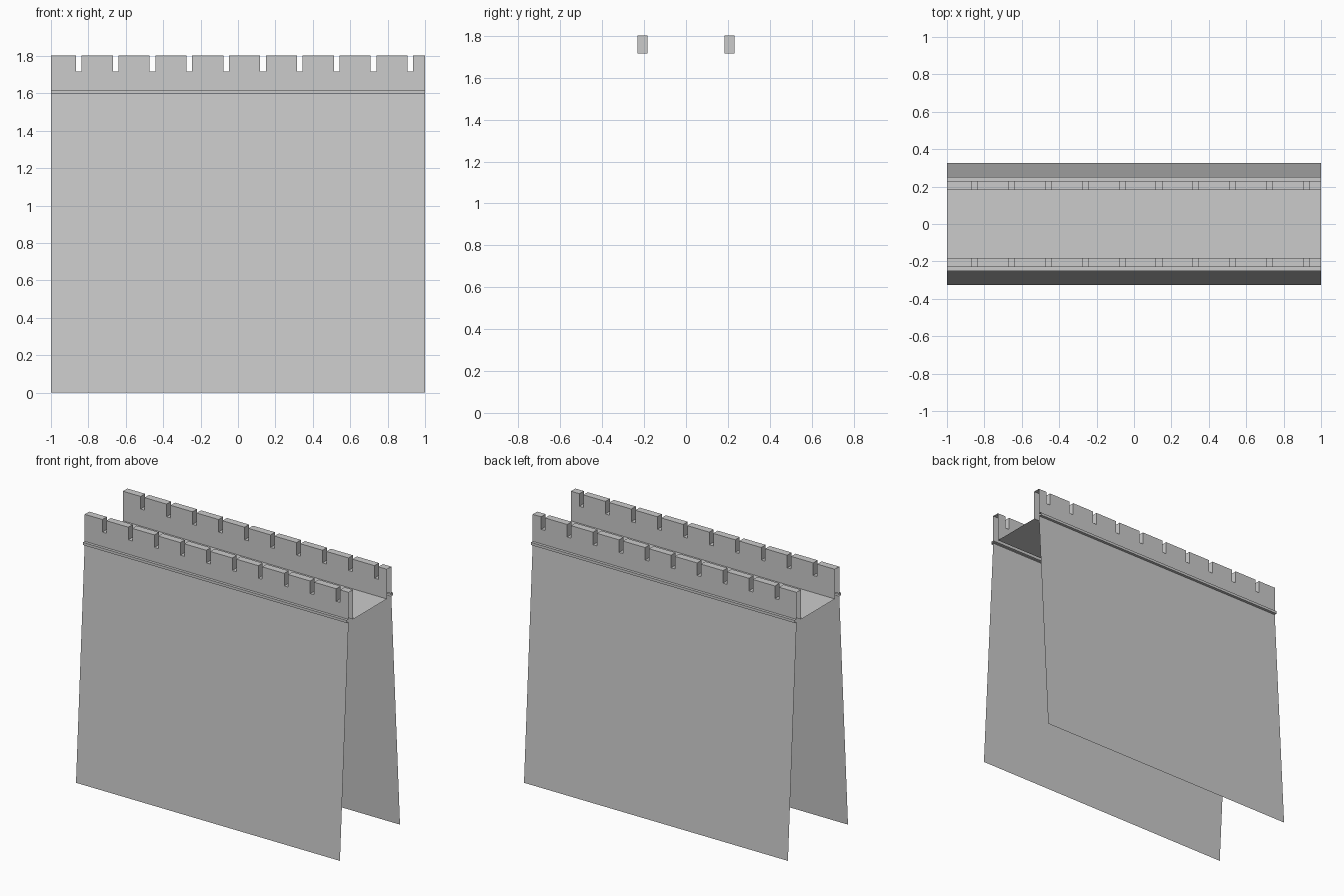
import bpy, bmesh

if "Cube" in bpy.data.objects:
    bpy.data.objects.remove(bpy.data.objects["Cube"])

X = 1.0                          # half length
OUT, INN = -0.231, -0.183        # parapet faces, front side
FLOOR, LOW, TOP = 1.60, 1.717, 1.803


def strip(bm, x0, x1, profile):
    """Sweep an open (y, z) profile along x without end caps."""
    a = [bm.verts.new((x0, y, z)) for y, z in profile]
    b = [bm.verts.new((x1, y, z)) for y, z in profile]
    for i in range(len(profile) - 1):
        bm.faces.new((a[i], b[i], b[i + 1], a[i + 1]))


def cap(bm, x, facing):
    """Side face of a merlon."""
    pts = [(OUT, LOW), (INN, LOW), (INN, TOP), (OUT, TOP)]
    if facing < 0:
        pts.reverse()
    bm.faces.new([bm.verts.new((x, y, z)) for y, z in pts])


def finish(bm, name, mirror=True):
    bmesh.ops.remove_doubles(bm, verts=bm.verts, dist=1e-5)
    me = bpy.data.meshes.new(name)
    bm.to_mesh(me)
    bm.free()
    ob = bpy.data.objects.new(name, me)
    bpy.context.collection.objects.link(ob)
    if mirror:
        m = ob.modifiers.new("Mirror", 'MIRROR')
        m.use_axis = (False, True, False)


# sloping walls, open at both ends
bm = bmesh.new()
strip(bm, -X, X, [(-0.325, 0), (OUT, FLOOR)])
finish(bm, "sloping_wall")

# projecting string course
bm = bmesh.new()
strip(bm, -X, X, [(OUT, 1.60), (-0.25, 1.60), (-0.25, 1.618), (OUT, 1.618)])
finish(bm, "string_course")

# walkway between the parapets
bm = bmesh.new()
strip(bm, -X, X, [(INN, FLOOR), (-INN, FLOOR)])
finish(bm, "walkway", mirror=False)

# parapet: solid lower band, then merlons separated by narrow slots
bm = bmesh.new()
strip(bm, -X, X, [(OUT, 1.618), (OUT, LOW)])
strip(bm, -X, X, [(INN, LOW), (INN, FLOOR)])
start = -X
for i in range(11):
    last = i == 10
    end = X if last else -0.866 + 0.1969 * i
    strip(bm, start, end, [(OUT, LOW), (OUT, TOP), (INN, TOP), (INN, LOW)])
    if i > 0:
        cap(bm, start, -1)
    if not last:
        cap(bm, end, 1)
        strip(bm, end, end + 0.03, [(OUT, LOW), (INN, LOW)])
        start = end + 0.03
finish(bm, "crenellated_parapet")
